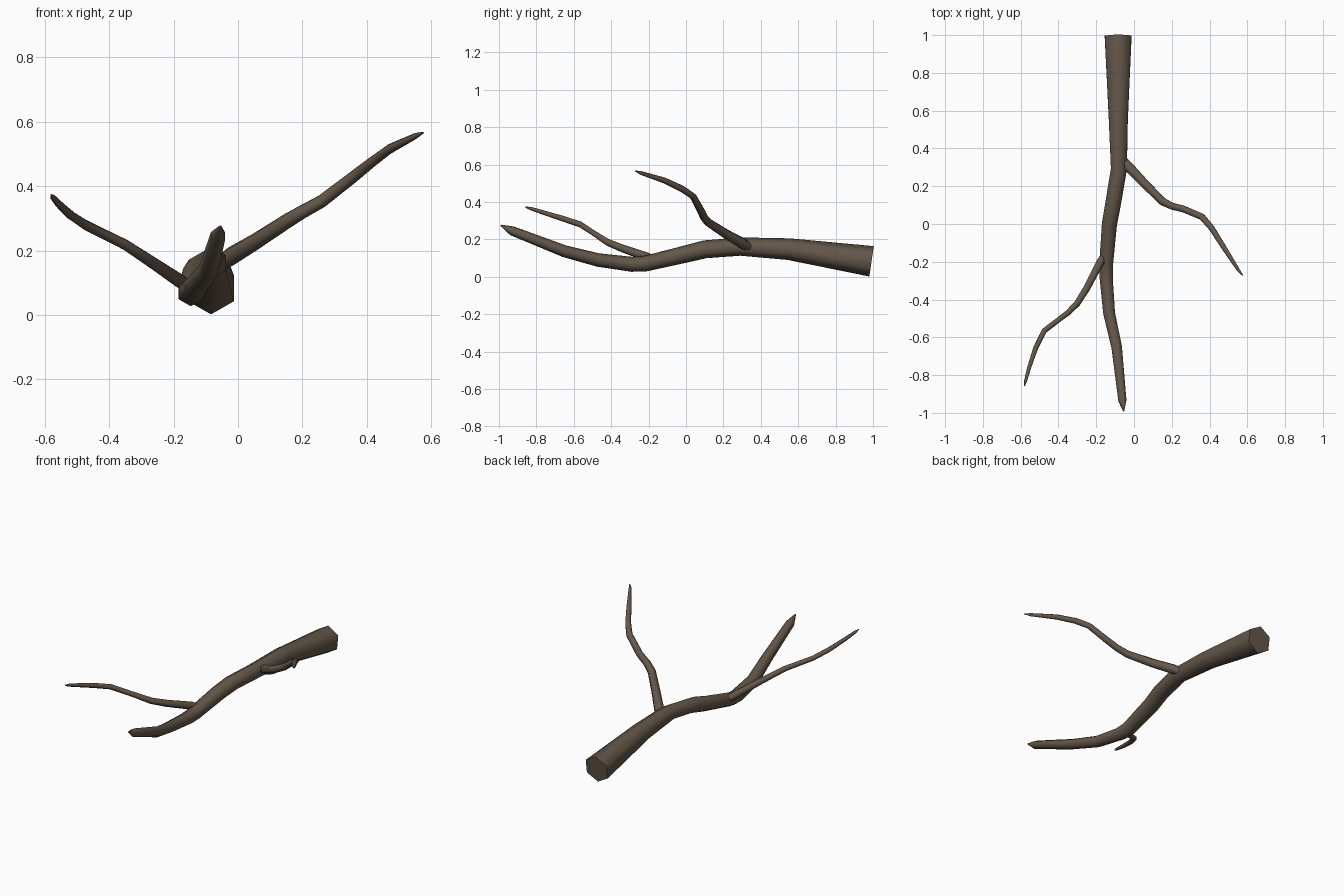
import bpy, bmesh, math
from mathutils import Vector

if "Cube" in bpy.data.objects:
    bpy.data.objects.remove(bpy.data.objects["Cube"])

bark = bpy.data.materials.new("dark bark brown")
bark.diffuse_color = (0.125, 0.094, 0.066, 1)
bark.use_nodes = True
bark.node_tree.nodes["Principled BSDF"].inputs["Base Color"].default_value = bark.diffuse_color

SIDES = 6


def limb(name, path):
    """Sweep a tapering hexagon along (x, y, z, radius) points, capped at both ends."""
    pts = [Vector(p[:3]) for p in path]
    bm = bmesh.new()
    rings = []
    for i, p in enumerate(pts):
        t = Vector()
        if i > 0:
            t += (p - pts[i - 1]).normalized()
        if i < len(pts) - 1:
            t += (pts[i + 1] - p).normalized()
        t.normalize()
        side = t.cross(Vector((0, 0, 1))).normalized()
        up = side.cross(t)
        r = path[i][3]
        ring = []
        for k in range(SIDES):
            a = 2 * math.pi * k / SIDES
            ring.append(bm.verts.new(p + r * (math.cos(a) * up + math.sin(a) * side)))
        rings.append(ring)
    for a, b in zip(rings, rings[1:]):
        for k in range(SIDES):
            n = (k + 1) % SIDES
            bm.faces.new((a[k], a[n], b[n], b[k]))
    bm.faces.new(rings[0])
    bm.faces.new(rings[-1])
    bmesh.ops.recalc_face_normals(bm, faces=bm.faces)
    me = bpy.data.meshes.new(name)
    bm.to_mesh(me)
    bm.free()
    me.materials.append(bark)
    ob = bpy.data.objects.new(name, me)
    bpy.context.collection.objects.link(ob)
    # smooth round the limb, sharp at the cut end
    bpy.ops.object.select_all(action='DESELECT')
    ob.select_set(True)
    bpy.context.view_layer.objects.active = ob
    bpy.ops.object.shade_smooth_by_angle(angle=math.radians(65))
    return ob


# Main bough, from the cut end at the back to the tip at the front
limb("main_bough", [
    (-.084, .992, .083, .082), (-.083, .55, .148, .058), (-.08, .29, .162, .049),
    (-.112, .10, .147, .048), (-.130, .0, .122, .046), (-.148, -.22, .070, .042),
    (-.147, -.29, .067, .040), (-.132, -.47, .090, .036), (-.092, -.65, .137, .032),
    (-.062, -.93, .246, .025), (-.055, -.99, .275, .004)])

# Right side branch
limb("right_branch", [
    (-.055, .335, .160, .025), (-.025, .30, .180, .030), (.05, .22, .225, .027),
    (.15, .12, .290, .024), (.20, .095, .320, .021), (.26, .08, .353, .020),
    (.36, .038, .430, .019), (.41, -.02, .470, .018), (.47, -.115, .515, .016),
    (.55, -.24, .555, .010), (.575, -.272, .566, .003)])

# Left side branch
limb("left_branch", [
    (-.160, -.165, .090, .018), (-.180, -.205, .105, .024), (-.25, -.34, .152, .021),
    (-.30, -.42, .185, .019), (-.35, -.47, .218, .017), (-.39, -.50, .238, .016),
    (-.475, -.565, .280, .016), (-.52, -.655, .310, .015), (-.555, -.76, .343, .012),
    (-.574, -.83, .365, .009), (-.580, -.858, .373, .003)])
